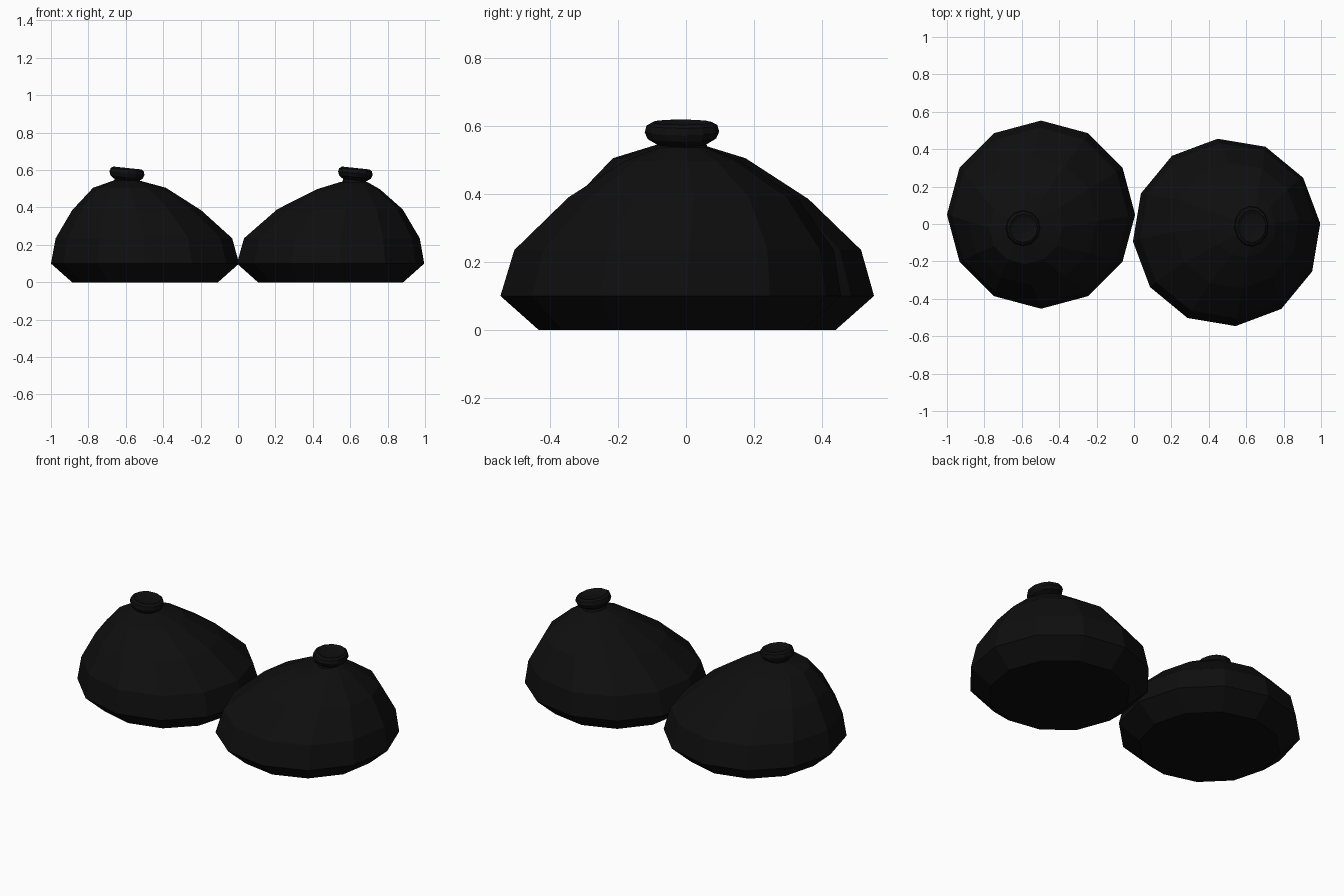
import bpy, bmesh, math
from mathutils import Matrix, Vector

if "Cube" in bpy.data.objects:
    bpy.data.objects.remove(bpy.data.objects["Cube"])

black = bpy.data.materials.new("bag_black")
black.diffuse_color = (0.0045, 0.0045, 0.0045, 1)
black.use_nodes = True
black.node_tree.nodes["Principled BSDF"].inputs["Base Color"].default_value = black.diffuse_color
SIDES = 12


def loft(name, rings, turn=0.0, tilt=0.0, pivot=(0, 0, 0)):
    """Flat-faced closed skin through rings of (x, y, z, rx, ry)."""
    bm = bmesh.new()
    loops = []
    for x, y, z, rx, ry in rings:
        loops.append([bm.verts.new((x + rx * math.cos(turn + 2 * math.pi * i / SIDES),
                                    y + ry * math.sin(turn + 2 * math.pi * i / SIDES), z))
                      for i in range(SIDES)])
    for a, b in zip(loops, loops[1:]):
        for i in range(SIDES):
            j = (i + 1) % SIDES
            bm.faces.new((a[i], a[j], b[j], b[i]))
    bm.faces.new(loops[0][::-1])
    bm.faces.new(loops[-1])
    if tilt:
        bmesh.ops.rotate(bm, verts=bm.verts, cent=Vector(pivot),
                         matrix=Matrix.Rotation(tilt, 3, 'Y'))
    bmesh.ops.recalc_face_normals(bm, faces=bm.faces)
    mesh = bpy.data.meshes.new(name)
    bm.to_mesh(mesh)
    bm.free()
    mesh.materials.append(black)
    ob = bpy.data.objects.new(name, mesh)
    bpy.context.collection.objects.link(ob)
    return ob


def sack(name, body, turn, knot):
    # slumped bag body, rings drift towards the knot
    loft(name + "_bag", [(x, y, z, r, r) for x, y, z, r in body], turn)
    # gathered, slightly tilted knot with a dished top
    kx, ky, rx, ry = knot
    profile = [(0.525, 0.72), (0.545, 0.66), (0.562, 0.92), (0.582, 1.0),
               (0.602, 0.95), (0.611, 0.80), (0.603, 0.62), (0.598, 0.30)]
    loft(name + "_knot", [(kx, ky, z, rx * s, ry * s) for z, s in profile],
         turn, math.radians(6), (kx, ky, 0.58))


sack("left", [(-0.497, 0.05, 0.0, 0.39), (-0.497, 0.05, 0.10, 0.503),
              (-0.503, 0.043, 0.235, 0.472), (-0.542, 0.015, 0.385, 0.345),
              (-0.58, -0.02, 0.505, 0.195), (-0.597, -0.02, 0.545, 0.065)],
     0.0, (-0.594, -0.022, 0.094, 0.096))
sack("right", [(0.495, -0.045, 0.0, 0.39), (0.495, -0.045, 0.10, 0.503),
               (0.502, -0.035, 0.235, 0.472), (0.545, -0.01, 0.39, 0.337),
               (0.59, -0.01, 0.497, 0.17), (0.62, -0.01, 0.537, 0.07)],
     math.radians(5.5), (0.627, -0.012, 0.093, 0.110))
